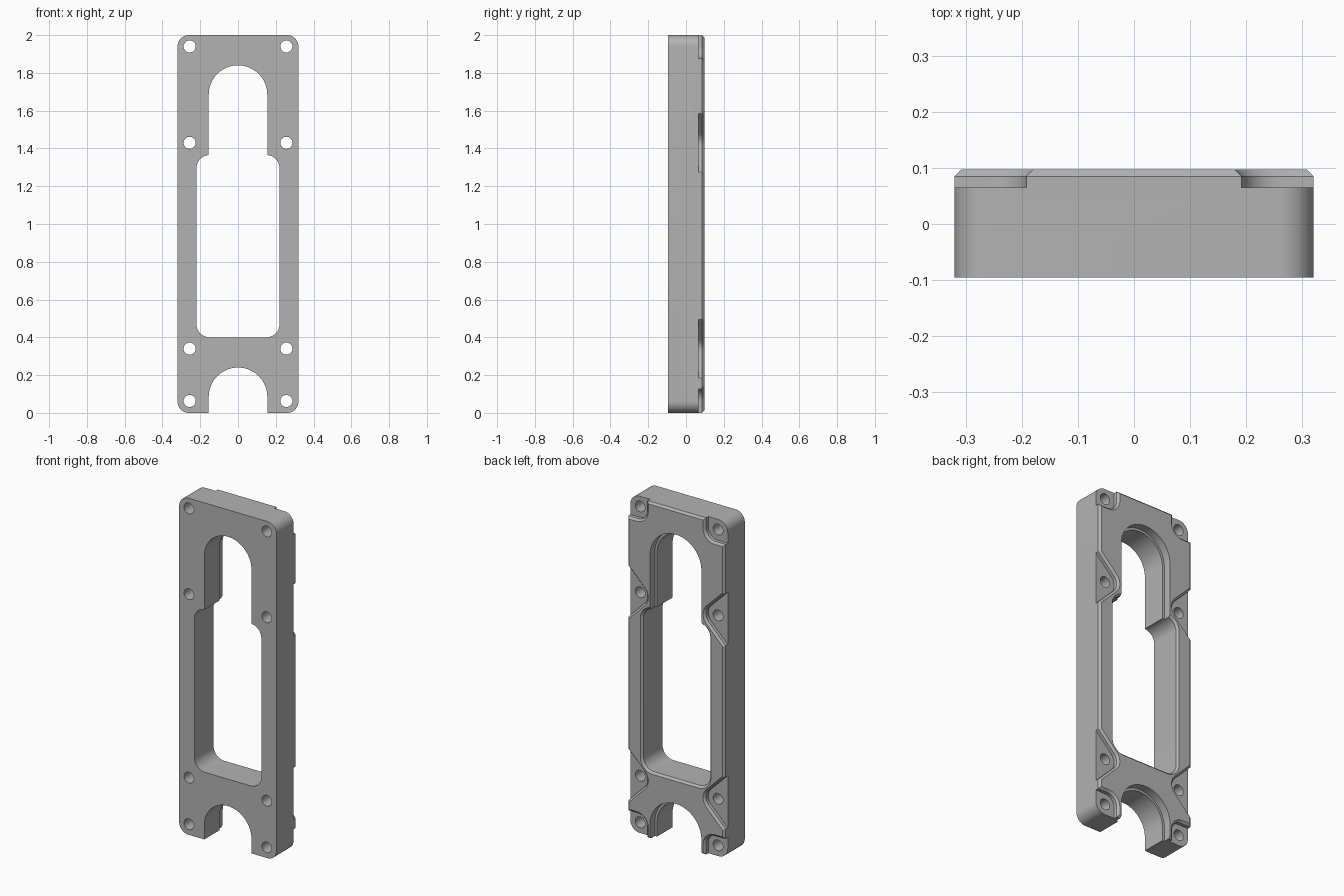
import bpy, bmesh
from math import sin, cos, radians

if "Cube" in bpy.data.objects:
    bpy.data.objects.remove(bpy.data.objects["Cube"])

FRONT, BACK, FLOOR, BEVEL = -0.095, 0.097, 0.065, 0.012
LIP = BACK - BEVEL      # where the back chamfers start
OUT = 0.02              # how far cutters overshoot the faces

grey = bpy.data.materials.new("plain grey")
grey.use_nodes = True
colour = (0.45, 0.45, 0.45, 1)
grey.diffuse_color = colour
grey.node_tree.nodes["Principled BSDF"].inputs["Base Color"].default_value = colour


def arc(cx, cz, r, a0, a1, n=12):
    angles = [radians(a0 + (a1 - a0) * i / n) for i in range(n + 1)]
    return [(cx + r * cos(a), cz + r * sin(a)) for a in angles]


def rounded_rect(hw, z0, z1, r):
    def profile(o):
        # o grows the outline outwards
        x, lo, hi = hw - r, z0 + r, z1 - r
        return (arc(x, hi, r + o, 0, 90) + arc(-x, hi, r + o, 90, 180)
                + arc(-x, lo, r + o, 180, 270) + arc(x, lo, r + o, 270, 360))
    return profile


def arch(r, z0, zc):
    return lambda o: [(-r - o, z0), (r + o, z0)] + arc(0, zc, r + o, 0, 180, 40)


def pocket(cx, cz, r, mid, half, reach=0.4):
    # rounded nose about a hole, sides running off along the tangents
    def profile(o):
        a0, a1 = radians(mid - half), radians(mid + half)
        pts = arc(cx, cz, r + o, mid - half, mid + half)
        first = (pts[0][0] + reach * sin(a0), pts[0][1] - reach * cos(a0))
        last = (pts[-1][0] - reach * sin(a1), pts[-1][1] + reach * cos(a1))
        return [first] + pts + [last]
    return profile


def circle(cx, cz, r):
    return lambda o: arc(cx, cz, r + o, 0, 360, 32)[:-1]


def loft(name, profile, levels):
    # stack the outline at each (depth, growth) level and cap both ends
    bm = bmesh.new()
    rings = [[bm.verts.new((x, y, z)) for x, z in profile(o)] for y, o in levels]
    for a, b in zip(rings, rings[1:]):
        for i in range(len(a)):
            j = (i + 1) % len(a)
            bm.faces.new((a[i], a[j], b[j], b[i]))
    bm.faces.new(rings[0])
    bm.faces.new(rings[-1])
    bmesh.ops.recalc_face_normals(bm, faces=bm.faces)
    mesh = bpy.data.meshes.new(name)
    bm.to_mesh(mesh)
    bm.free()
    obj = bpy.data.objects.new(name, mesh)
    bpy.context.collection.objects.link(obj)
    mesh.materials.append(grey)
    return obj


# Plate with chamfered back edge
plate = loft("mounting_plate", rounded_rect(0.32, 0, 2, 0.06),
             [(FRONT, 0), (LIP, 0), (BACK, -BEVEL)])

flare = [(LIP, 0), (BACK + OUT, BEVEL + OUT)]
through = [(FRONT - OUT, 0)] + flare
stepped = [(FRONT - OUT, 0), (0.05, 0), (0.05, 0.014), (BACK + OUT, 0.014)]

# Openings: central window, arched slot above, arched notch below
cutters = [
    loft("window_cutter", rounded_rect(0.22, 0.4, 1.365, 0.07), through),
    loft("slot_cutter", arch(0.155, 1.2, 1.685), stepped),
    loft("notch_cutter", arch(0.155, -0.1, 0.085), stepped),
]

# Screw holes with their recessed pockets, on both sides
for z, tilt, half in ((1.94, 45, 45), (1.43, 0, 45), (0.34, 0, 45), (0.063, -45, 45)):
    for side in (1, -1):
        x = 0.256 * side
        mid = 180 + tilt if side > 0 else -tilt
        cutters.append(loft("pocket_cutter", pocket(x, z, 0.064, mid, half),
                            [(FLOOR, 0)] + flare))
        cutters.append(loft("hole_cutter", circle(x, z, 0.032),
                            [(FRONT - OUT, 0), (BACK + OUT, 0)]))

bpy.context.view_layer.objects.active = plate
for cutter in cutters:
    cutter.hide_render = True
    mod = plate.modifiers.new("cut", "BOOLEAN")
    mod.operation, mod.solver, mod.object = "DIFFERENCE", "EXACT", cutter
    bpy.ops.object.modifier_apply(modifier=mod.name)
    bpy.data.objects.remove(cutter)

bpy.ops.object.select_all(action="DESELECT")
plate.select_set(True)
bpy.ops.object.shade_smooth_by_angle(angle=radians(30))
